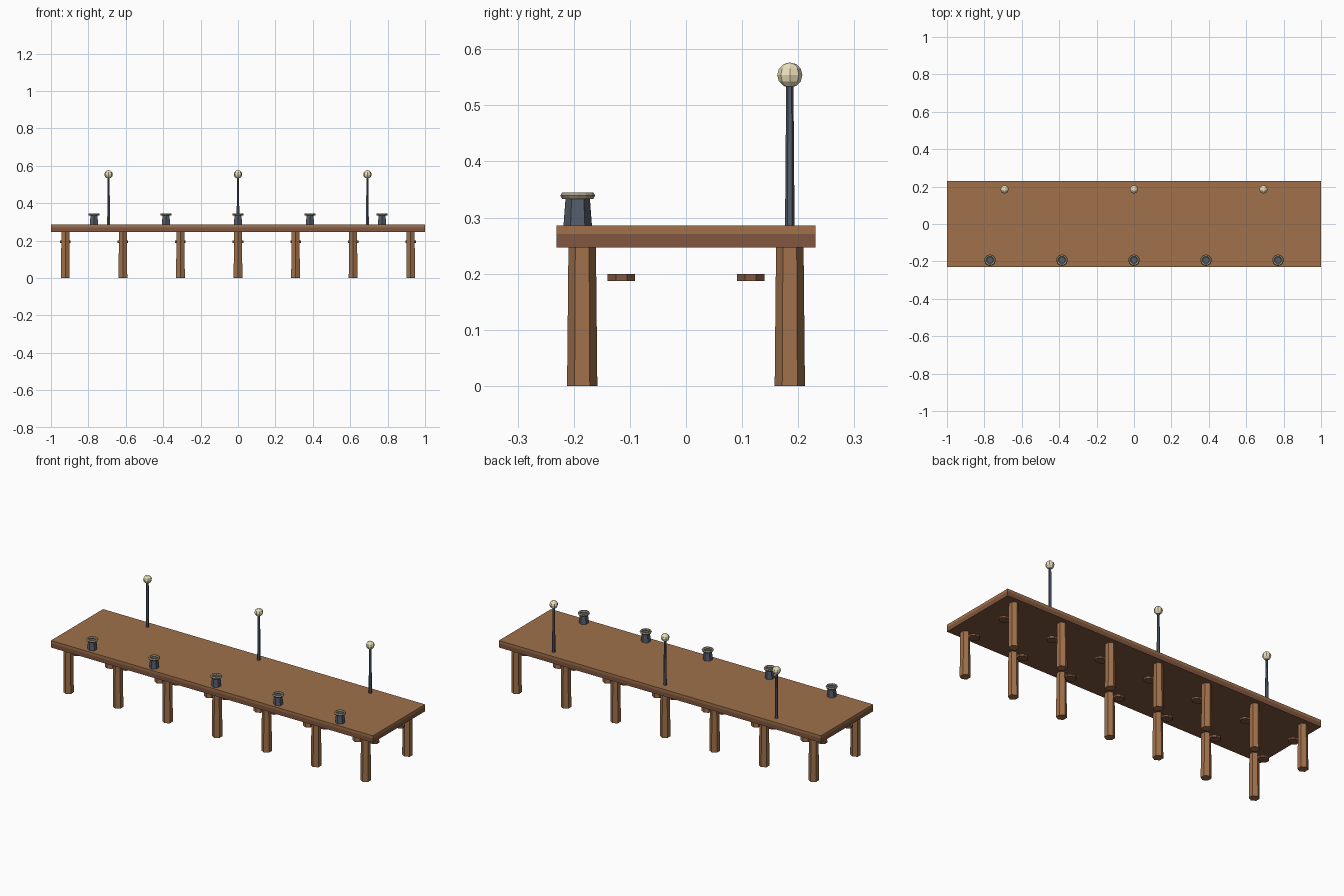
import bpy, math
from mathutils import Matrix

if "Cube" in bpy.data.objects:
    bpy.data.objects.remove(bpy.data.objects["Cube"])


def mat(name, r, g, b):
    m = bpy.data.materials.new(name)
    m.diffuse_color = (r, g, b, 1)
    m.use_nodes = True
    m.node_tree.nodes["Principled BSDF"].inputs["Base Color"].default_value = m.diffuse_color
    return m


WOOD = mat("wood", 0.35, 0.165, 0.07)
DARK = mat("dark_wood", 0.22, 0.095, 0.05)
IRON = mat("iron", 0.09, 0.11, 0.145)
BAND = mat("worn_metal", 0.36, 0.32, 0.22)
GLOW = mat("lamp_glass", 0.84, 0.74, 0.50)


def finish(name, material):
    ob = bpy.context.object
    ob.name = name
    ob.data.materials.append(material)
    return ob


def slab(name, sx, sy, z0, z1, material):
    bpy.ops.mesh.primitive_cube_add(size=1, location=(0, 0, (z0 + z1) / 2))
    ob = finish(name, material)
    ob.data.transform(Matrix.Diagonal((sx, sy, z1 - z0, 1)))
    return ob


def prism(name, x, y, z0, z1, r0, r1, sides, material, turn=0.0):
    bpy.ops.mesh.primitive_cone_add(vertices=sides, radius1=r0, radius2=r1,
                                    depth=z1 - z0, location=(x, y, (z0 + z1) / 2))
    ob = finish(name, material)
    ob.data.transform(Matrix.Rotation(turn, 4, 'Z'))
    return ob


# Deck: planking over a darker frame
slab("deck_frame", 2.0, 0.462, 0.247, 0.271, DARK)
slab("deck_planking", 2.0, 0.462, 0.271, 0.286, WOOD)

# Two rows of tapered piles, each with a small brace plate on its inner side
for i in range(7):
    x = -0.923 + i * 0.923 / 3
    for side, s in (("front", -1), ("back", 1)):
        prism(f"{side}_pile_{i + 1}", x, s * 0.185, 0, 0.25, 0.027, 0.0245, 6, WOOD)
        plate = prism(f"{side}_brace_plate_{i + 1}", x, s * 0.115, 0.187, 0.199,
                      0.0265, 0.0265, 8, DARK, math.pi / 8)
        plate.data.transform(Matrix.Diagonal((1.15, 1, 1, 1)))

# Mooring bollards along the front edge, topped with a ring
for i in range(5):
    x = -0.77 + i * 0.385
    prism(f"bollard_{i + 1}", x, -0.193, 0.284, 0.337, 0.0255, 0.0215, 6, IRON)
    bpy.ops.mesh.primitive_torus_add(major_segments=12, minor_segments=6,
                                     major_radius=0.0242, minor_radius=0.0068,
                                     location=(x, -0.193, 0.339))
    finish(f"bollard_ring_{i + 1}", BAND)

# Lamp posts along the back edge with globe lamps
for i, x in enumerate((-0.692, 0, 0.692)):
    prism(f"lamp_post_{i + 1}", x, 0.185, 0.284, 0.54, 0.0085, 0.0065, 6, IRON)
    bpy.ops.mesh.primitive_uv_sphere_add(segments=8, ring_count=6, radius=0.0225,
                                         location=(x, 0.185, 0.554))
    finish(f"lamp_globe_{i + 1}", GLOW)
